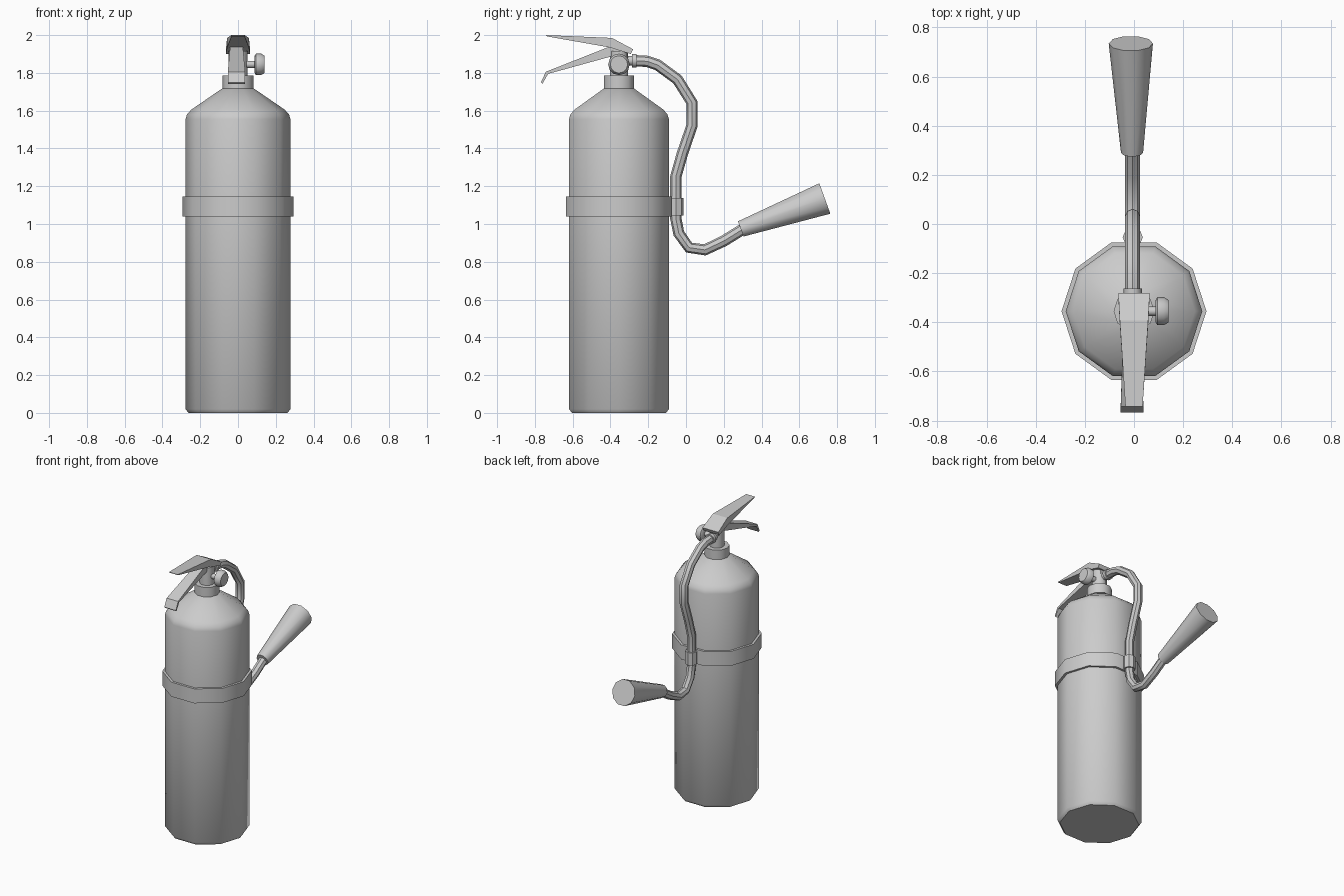
import bpy, bmesh, math
from mathutils import Vector

if "Cube" in bpy.data.objects:
    bpy.data.objects.remove(bpy.data.objects["Cube"])

CY = -0.355  # axis of the cylinder


def finish(name, bm, angle=42):
    bmesh.ops.recalc_face_normals(bm, faces=bm.faces)
    me = bpy.data.meshes.new(name)
    bm.to_mesh(me)
    bm.free()
    ob = bpy.data.objects.new(name, me)
    bpy.context.collection.objects.link(ob)
    bpy.ops.object.select_all(action='DESELECT')
    bpy.context.view_layer.objects.active = ob
    ob.select_set(True)
    if angle:
        bpy.ops.object.shade_smooth_by_angle(angle=math.radians(angle))
    return ob


def loft(name, pts, radii, n=10, axis=None, caps=True):
    """Rings of n points along a path; a fixed axis makes a lathe."""
    pts = [Vector(p) for p in pts]
    bm = bmesh.new()
    rings = []
    for i, (p, r) in enumerate(zip(pts, radii)):
        if axis:
            t = Vector(axis)
        else:
            a, b = pts[max(i - 1, 0)], pts[min(i + 1, len(pts) - 1)]
            d1 = (p - a).normalized() if i else Vector()
            d2 = (b - p).normalized() if i < len(pts) - 1 else Vector()
            t = (d1 + d2).normalized()
        u = Vector((0, 1, 0)) if abs(t.x) > 0.9 else Vector((1, 0, 0))
        v = t.cross(u)
        rings.append([bm.verts.new(p + r * (u * math.cos(k * math.tau / n) + v * math.sin(k * math.tau / n)))
                      for k in range(n)])
    for a, b in zip(rings, rings[1:]):
        for k in range(n):
            bm.faces.new((a[k], a[(k + 1) % n], b[(k + 1) % n], b[k]))
    if caps:
        bm.faces.new(rings[0])
        bm.faces.new(rings[-1])
    return finish(name, bm)


def lathe_z(name, profile, y=CY, x=0, n=10, caps=True):
    return loft(name, [(x, y, z) for r, z in profile], [r for r, z in profile], n, (0, 0, 1), caps)


def lever(name, sections, x=0):
    """Box sections (y, z_top, y, z_bottom, half_width) joined in a row."""
    bm = bmesh.new()
    rings = [[bm.verts.new((x + sx * w, y, z)) for sx, y, z in
              ((-1, yt, zt), (1, yt, zt), (1, yb, zb), (-1, yb, zb))]
             for yt, zt, yb, zb, w in sections]
    for a, b in zip(rings, rings[1:]):
        for k in range(4):
            bm.faces.new((a[k], a[(k + 1) % 4], b[(k + 1) % 4], b[k]))
    bm.faces.new(rings[0])
    bm.faces.new(rings[-1])
    return finish(name, bm, 0)


# Tank, neck and valve stem
lathe_z("tank", [(0.262, 0), (0.278, 0.02), (0.278, 1.555), (0.27, 1.58),
                 (0.248, 1.605), (0.083, 1.718)])
lathe_z("neck_collar", [(0.083, 1.712), (0.083, 1.787)])
lathe_z("valve_stem", [(0.05, 1.78), (0.05, 1.915)])

# Strap around the tank and the hose clip on it
lathe_z("strap", [(0.276, 1.04), (0.295, 1.04), (0.295, 1.145), (0.276, 1.145)], caps=False)
lathe_z("hose_clip", [(0.029, 1.045), (0.041, 1.045), (0.041, 1.137), (0.029, 1.137)],
        y=-0.054, x=-0.005, n=8, caps=False)

# Gauge knob on the right
knob = [(0.03, 0.019), (0.088, 0.019), (0.088, 0.045), (0.095, 0.057),
        (0.122, 0.057), (0.14, 0.046)]
loft("gauge_knob", [(x, CY, 1.845) for x, r in knob], [r for x, r in knob], 12, (1, 0, 0))

# Squeeze levers
lever("upper_lever", [(-0.742, 2.0, -0.735, 1.993, 0.035),
                      (-0.392, 1.985, -0.405, 1.935, 0.058),
                      (-0.28, 1.925, -0.292, 1.9, 0.064)])
lever("lower_lever", [(-0.768, 1.75, -0.76, 1.742, 0.046),
                      (-0.742, 1.806, -0.73, 1.795, 0.046),
                      (-0.41, 1.937, -0.385, 1.89, 0.034),
                      (-0.31, 1.925, -0.31, 1.88, 0.034)], x=-0.008)

# Hose outlet and coupling ring
loft("hose_coupling", [(-0.005, y, 1.865) for y in (-0.33, -0.285, -0.285, -0.262, -0.262)],
     [0.026, 0.026, 0.037, 0.037, 0.028], 10, (0, 1, 0))

# Hose
path = [(-0.28, 1.865), (-0.205, 1.861), (-0.15, 1.842), (-0.045, 1.765), (0.032, 1.642),
        (0.032, 1.522), (-0.02, 1.37), (-0.054, 1.25), (-0.054, 1.03), (-0.038, 0.95),
        (0.016, 0.875), (0.1, 0.863), (0.2, 0.91), (0.31, 0.978)]
loft("hose", [(-0.006, y, z) for y, z in path], [0.03] * len(path), 8)

# Discharge horn
loft("horn", [(-0.008, 0.29, 0.974), (-0.013, 0.735, 1.135)], [0.045, 0.09], 10)
